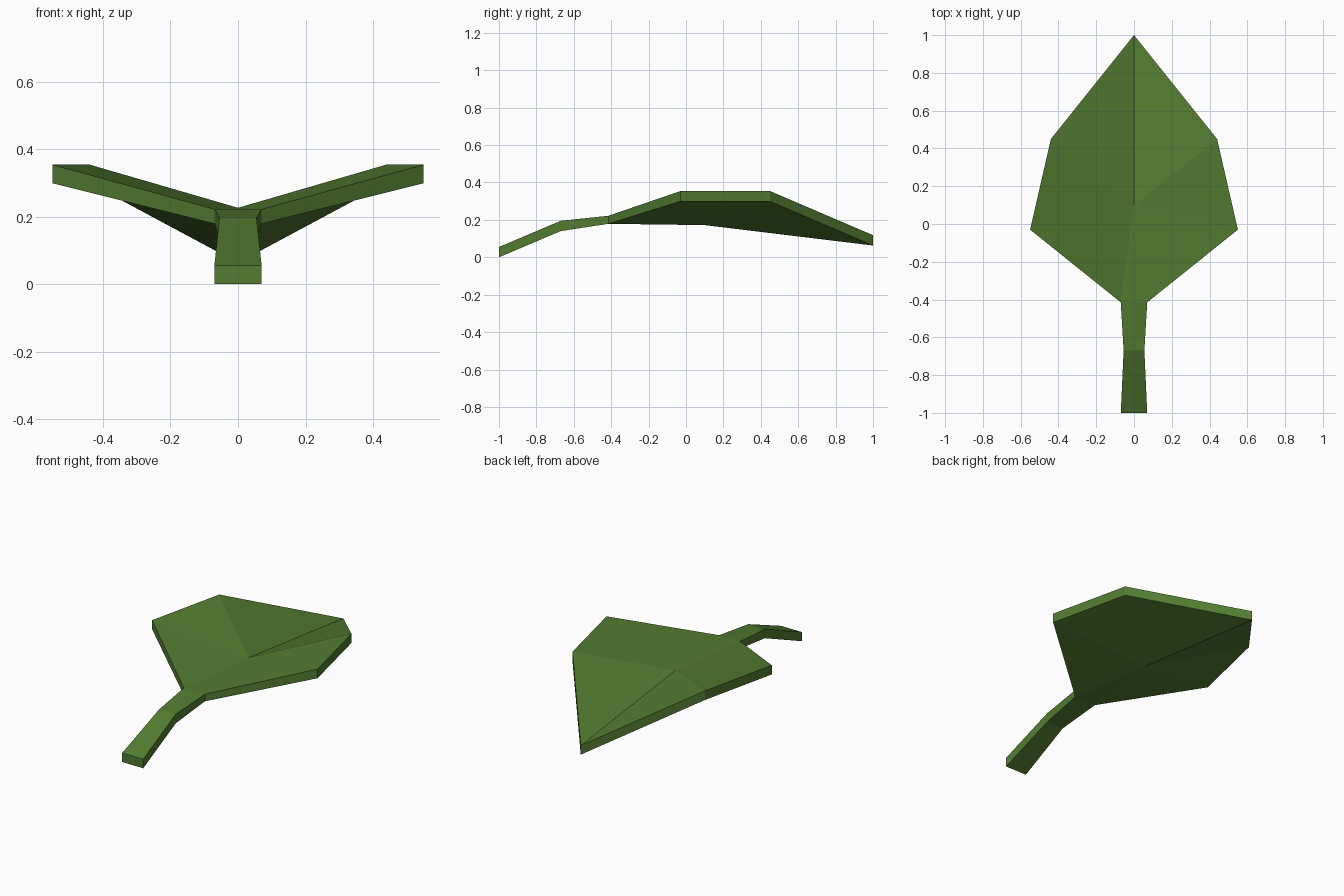
import bpy, bmesh

if "Cube" in bpy.data.objects:
    bpy.data.objects.remove(bpy.data.objects["Cube"])

green = bpy.data.materials.new("leaf green")
green.diffuse_color = (0.085, 0.2, 0.03, 1)
green.use_nodes = True
green.node_tree.nodes["Principled BSDF"].inputs["Base Color"].default_value = green.diffuse_color

# Right-hand outline, stalk end to widest part: x, y, top z, thickness
side = [(0.07, -1.0, 0.058, 0.055), (0.055, -0.67, 0.198, 0.055),
        (0.07, -0.415, 0.225, 0.043), (0.55, -0.03, 0.357, 0.055),
        (0.44, 0.45, 0.357, 0.055)]
tip = (0, 1.0, 0.121, 0.055)
middle = (0, 0.1, 0.229, 0.054)

bm = bmesh.new()


def pair(p):
    """Top and bottom vertex at one outline point."""
    x, y, z, t = p
    return bm.verts.new((x, y, z)), bm.verts.new((x, y, z - t))


right = [pair(p) for p in side]
left = [pair((-x, y, z, t)) for x, y, z, t in side]
tip_v, mid_v = pair(tip), pair(middle)

# Upper and lower skins: stalk strips, then a fan around the blade's middle
blade = right[2:] + [tip_v] + left[:1:-1]
for k in (0, 1):
    for i in range(2):
        bm.faces.new([left[i][k], right[i][k], right[i + 1][k], left[i + 1][k]])
    for i, a in enumerate(blade):
        b = blade[(i + 1) % len(blade)]
        bm.faces.new([mid_v[k], a[k], b[k]])

# Rim wall all around
rim = right + [tip_v] + left[::-1]
for i, a in enumerate(rim):
    b = rim[(i + 1) % len(rim)]
    bm.faces.new([a[1], b[1], b[0], a[0]])

bmesh.ops.recalc_face_normals(bm, faces=bm.faces)
mesh = bpy.data.meshes.new("leaf")
bm.to_mesh(mesh)
bm.free()
mesh.materials.append(green)
leaf = bpy.data.objects.new("leaf", mesh)
leaf.location.z = -0.003  # rest on the ground
bpy.context.collection.objects.link(leaf)
